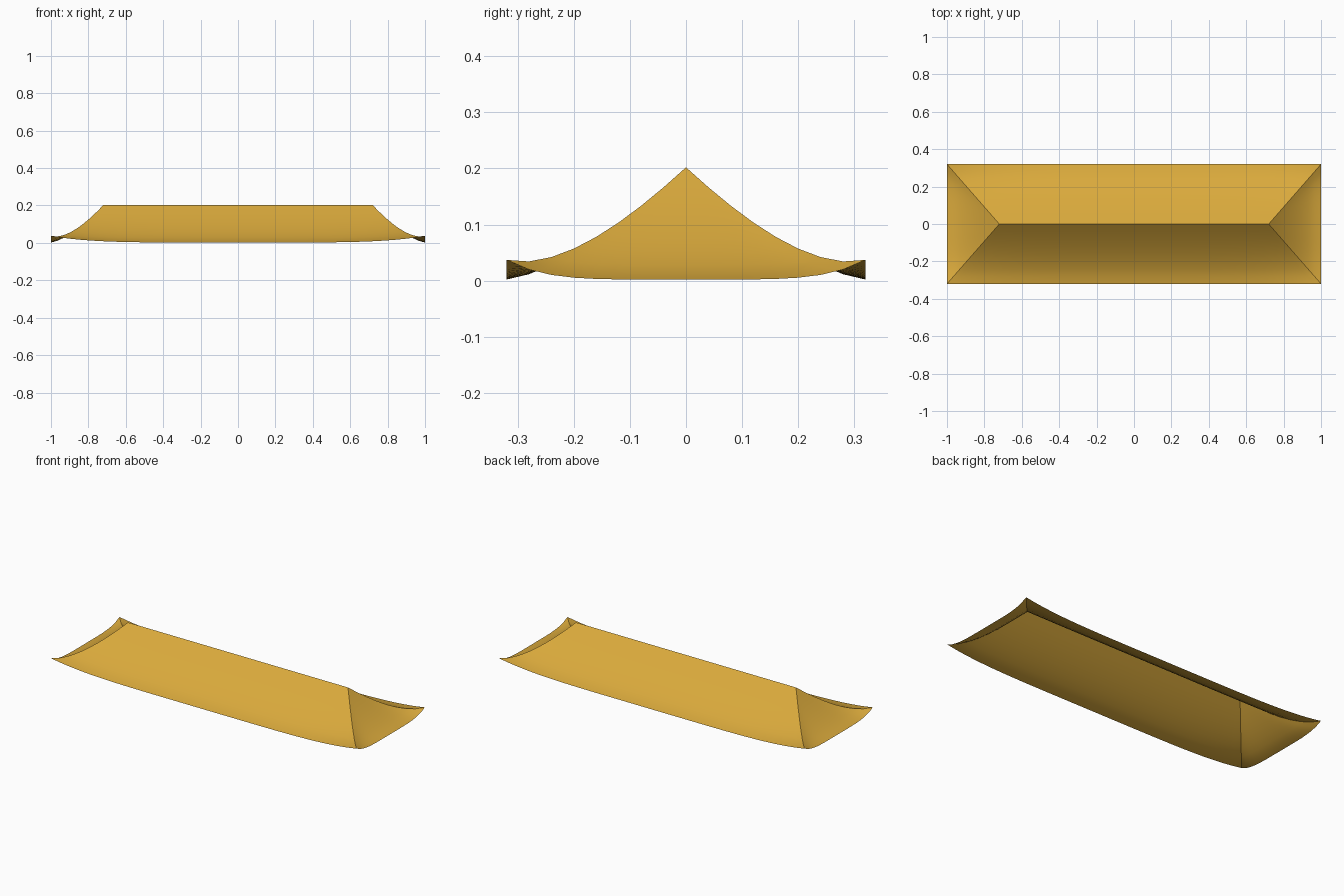
import bpy
import bmesh
from mathutils import Vector

cube = bpy.data.objects.get("Cube")
if cube:
    bpy.data.objects.remove(cube, do_unlink=True)

# Roof dimensions
HALF_LENGTH, HALF_DEPTH, HALF_RIDGE = 1.0, 0.32, 0.72
EAVE, RISE, LIFT = 0.002, 0.2, 0.035
ROWS = 8

gold = bpy.data.materials.new("golden_roof")
gold.use_nodes = True
gold.diffuse_color = (0.70, 0.40, 0.045, 1)
gold.node_tree.nodes["Principled BSDF"].inputs["Base Color"].default_value = gold.diffuse_color


def height(t, u):
    """Sagging slope from ridge (t=0) to eave (t=1), upturned at the hips (u=+-1)."""
    return EAVE + RISE * (1 - t) ** 1.47 + LIFT * t ** 3.2 * abs(u) ** 5


def slope(name, out, along, top_dist, eave_dist, top_half, eave_half, columns):
    """One curved roof plane, running outward in 'out' and sideways in 'along'."""
    bm = bmesh.new()
    rows = []
    for r in range(ROWS + 1):
        t = r / ROWS
        dist = top_dist + (eave_dist - top_dist) * t
        half = top_half + (eave_half - top_half) * t
        row = []
        for c in range(columns + 1):
            u = 2 * c / columns - 1
            p = out * dist + along * half * u
            row.append(bm.verts.new((p.x, p.y, height(t, u))))
        rows.append(row)
    for upper, lower in zip(rows, rows[1:]):
        for c in range(columns):
            bm.faces.new((upper[c], lower[c], lower[c + 1], upper[c + 1]))
    # Join the hip slope's top row into its single apex
    bmesh.ops.remove_doubles(bm, verts=bm.verts, dist=1e-5)
    for face in bm.faces:
        face.smooth = True
    mesh = bpy.data.meshes.new(name)
    bm.to_mesh(mesh)
    bm.free()
    mesh.materials.append(gold)
    obj = bpy.data.objects.new(name, mesh)
    bpy.context.collection.objects.link(obj)


# Long slopes either side of the ridge, and the hipped ends
for side, long_name, end_name in ((-1, "front_slope", "right_end_slope"),
                                  (1, "back_slope", "left_end_slope")):
    slope(long_name, Vector((0, side, 0)), Vector((-side, 0, 0)),
          0, HALF_DEPTH, HALF_RIDGE, HALF_LENGTH, 48)
    slope(end_name, Vector((side, 0, 0)), Vector((0, side, 0)),
          HALF_RIDGE, HALF_LENGTH, 0, HALF_DEPTH, 16)
